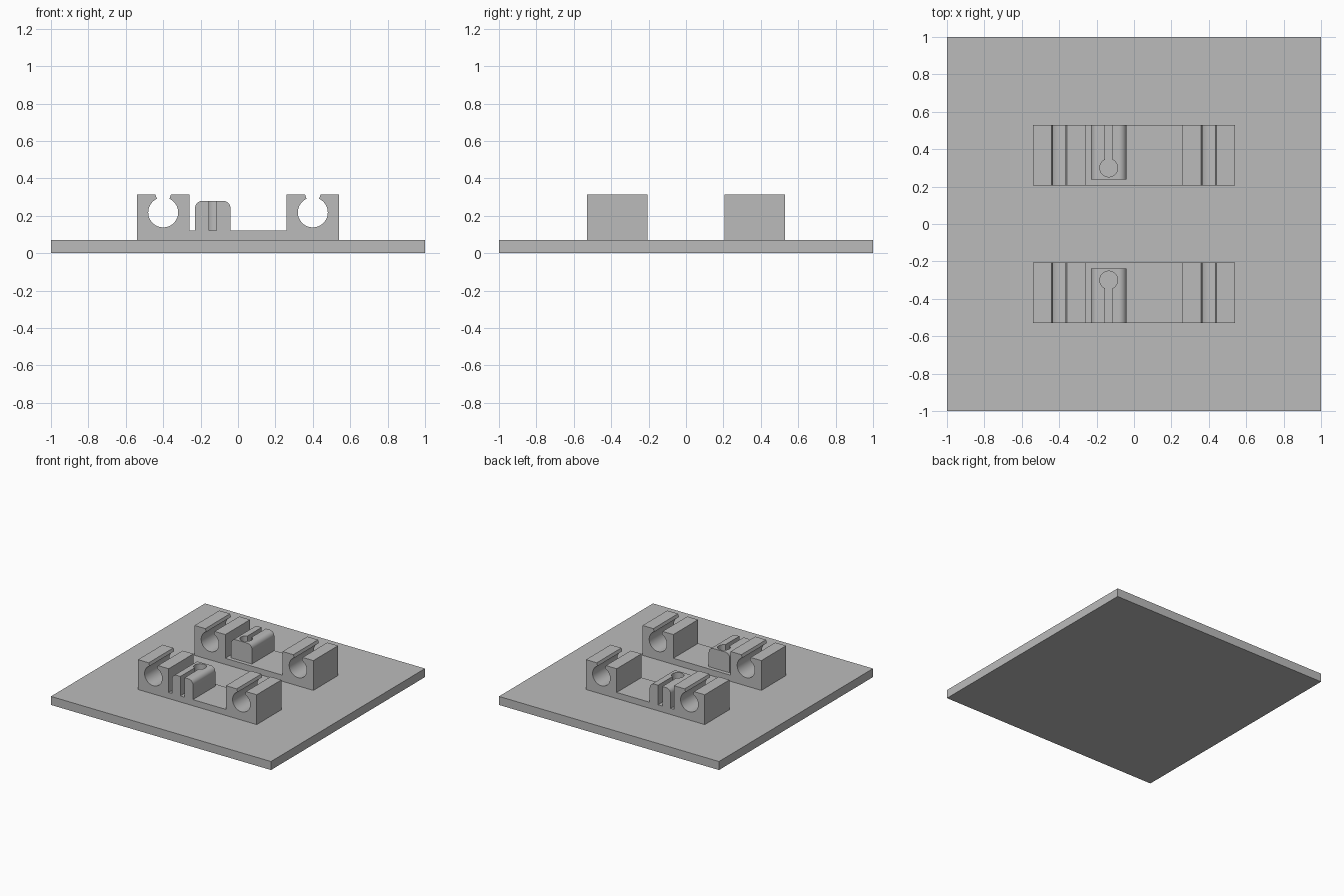
import bpy, bmesh, math
from mathutils import Vector

cube = bpy.data.objects.get("Cube")
if cube:
    bpy.data.objects.remove(cube, do_unlink=True)

grey = bpy.data.materials.new("plain grey")
grey.use_nodes = True
COLOUR = (0.5, 0.5, 0.5, 1)
grey.diffuse_color = COLOUR
grey.node_tree.nodes["Principled BSDF"].inputs["Base Color"].default_value = COLOUR


def prism(name, outline, offset):
    """Solid made by sweeping a closed 3D outline along an offset."""
    bm = bmesh.new()
    face = bm.faces.new([bm.verts.new(p) for p in outline])
    swept = bmesh.ops.extrude_face_region(bm, geom=[face])["geom"]
    bmesh.ops.translate(bm, vec=Vector(offset),
                        verts=[v for v in swept if isinstance(v, bmesh.types.BMVert)])
    bmesh.ops.recalc_face_normals(bm, faces=bm.faces)
    mesh = bpy.data.meshes.new(name)
    bm.to_mesh(mesh)
    bm.free()
    mesh.materials.append(grey)
    obj = bpy.data.objects.new(name, mesh)
    bpy.context.collection.objects.link(obj)
    return obj


def arc(cx, cy, r, start, end, steps):
    angles = [math.radians(start + (end - start) * i / steps) for i in range(steps + 1)]
    return [(cx + r * math.cos(a), cy + r * math.sin(a)) for a in angles]


def rectangle(x0, x1, y0, y1, z):
    return [(x0, y0, z), (x1, y0, z), (x1, y1, z), (x0, y1, z)]


def activate(obj):
    bpy.ops.object.select_all(action="DESELECT")
    obj.select_set(True)
    bpy.context.view_layer.objects.active = obj


# Base plate
PLATE_TOP = 0.07
prism("base_plate", rectangle(-1, 1, -1, 1, 0), (0, 0, PLATE_TOP))

# Bracket dimensions
INNER, OUTER = 0.207, 0.528
FLOOR, TOP, BLOCK_TOP = 0.12, 0.315, 0.28
BLOCK_L, BLOCK_R, ROUND = -0.23, -0.04, 0.04
BLOCK_X = (BLOCK_L + BLOCK_R) / 2


def clip_opening(cx):
    """Open round channel with a flared mouth, from right lip to left lip."""
    bore = arc(cx, 0.218, 0.08, 65, -245, 48)
    return [(cx + 0.042, TOP)] + bore + [(cx - 0.042, TOP)]


# Bracket: two clip towers, a rounded block and a thin floor in one profile
profile = [(-0.54, 0.05), (0.54, 0.05), (0.54, TOP)]
profile += clip_opening(0.4)
profile += [(0.26, TOP), (0.26, FLOOR), (BLOCK_R, FLOOR)]
profile += arc(BLOCK_R - ROUND, BLOCK_TOP - ROUND, ROUND, 0, 90, 10)
profile += arc(BLOCK_L + ROUND, BLOCK_TOP - ROUND, ROUND, 90, 180, 10)
profile += [(BLOCK_L, FLOOR), (-0.26, FLOOR), (-0.26, TOP)]
profile += clip_opening(-0.4)
profile += [(-0.54, TOP)]
bracket = prism("clip_brackets", [(x, INNER, z) for x, z in profile], (0, OUTER - INNER, 0))

# Cutters: setback of the block's inner end, and the keyhole slot
setback = prism("setback_cutter",
                rectangle(BLOCK_L - 0.01, BLOCK_R + 0.01, INNER - 0.05, 0.238, FLOOR),
                (0, 0, 0.3))
keyhole = arc(BLOCK_X, 0.3, 0.048, 66.7, -246.7, 32)
keyhole += [(BLOCK_X - 0.019, 0.6), (BLOCK_X + 0.019, 0.6)]
slot = prism("keyhole_cutter", [(x, y, FLOOR) for x, y in keyhole], (0, 0, 0.3))

activate(bracket)
for cutter in (setback, slot):
    cutter.hide_render = True
    cut = bracket.modifiers.new("cut", "BOOLEAN")
    cut.operation = "DIFFERENCE"
    cut.solver = "EXACT"
    cut.object = cutter
    bpy.ops.object.modifier_apply(modifier=cut.name)
    bpy.data.objects.remove(cutter, do_unlink=True)

# Matching bracket on the other side
bpy.ops.object.shade_smooth_by_angle(angle=math.radians(30))
mirror = bracket.modifiers.new("other side", "MIRROR")
mirror.use_axis = (False, True, False)
mirror.use_mirror_merge = False
